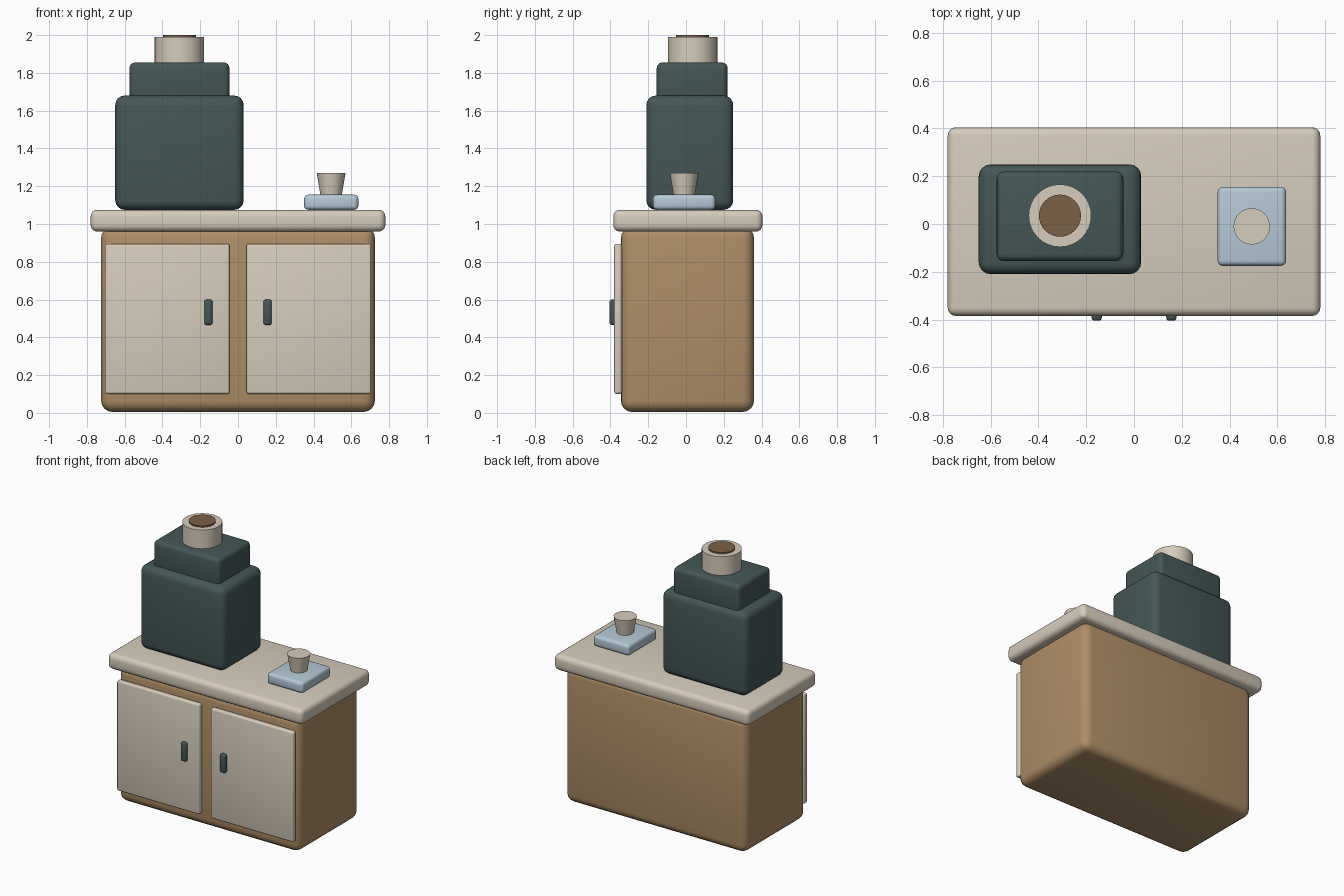
import bpy, math

if "Cube" in bpy.data.objects:
    bpy.data.objects.remove(bpy.data.objects["Cube"])


def material(name, rgb):
    # sRGB 0-255 to linear
    lin = [((c / 255 + 0.055) / 1.055) ** 2.4 for c in rgb]
    m = bpy.data.materials.new(name)
    m.diffuse_color = (*lin, 1)
    m.use_nodes = True
    m.node_tree.nodes["Principled BSDF"].inputs["Base Color"].default_value = m.diffuse_color
    return m


wood = material("wood", (174, 142, 103))
cream = material("cream", (214, 204, 187))
green = material("dark_green", (68, 87, 86))
blue = material("pale_blue", (181, 201, 215))
brown = material("coffee_brown", (122, 96, 71))


def finish(ob, name, mat):
    ob.name = name
    ob.data.materials.append(mat)
    bpy.ops.object.shade_smooth_by_angle(angle=math.radians(35))


def box(name, x, y, z, mat, bevel, segments=4):
    """Rounded box from its (min, max) range on each axis."""
    bpy.ops.mesh.primitive_cube_add(size=1, location=[sum(r) / 2 for r in (x, y, z)])
    ob = bpy.context.object
    ob.scale = [r[1] - r[0] for r in (x, y, z)]
    bpy.ops.object.transform_apply(location=False, rotation=False, scale=True)
    b = ob.modifiers.new("round", 'BEVEL')
    b.width, b.segments = bevel, segments
    bpy.ops.object.modifier_apply(modifier=b.name)
    finish(ob, name, mat)


def cone(name, x, y, z, r_bottom, r_top, mat, sides=32):
    bpy.ops.mesh.primitive_cone_add(vertices=sides, radius1=r_bottom, radius2=r_top,
                                    depth=z[1] - z[0], location=(x, y, sum(z) / 2))
    finish(bpy.context.object, name, mat)


# cabinet and worktop
box("cabinet", (-0.725, 0.725), (-0.345, 0.36), (0.005, 0.985), wood, 0.06)
box("worktop", (-0.78, 0.78), (-0.385, 0.405), (0.96, 1.075), cream, 0.035)

# doors and handles, mirrored left and right
for side, s in (("left", -1), ("right", 1)):
    box(side + "_door", sorted((s * 0.045, s * 0.705)), (-0.38, -0.34), (0.10, 0.895), cream, 0.012, 3)
    box(side + "_handle", sorted((s * 0.135, s * 0.178)), (-0.405, -0.37), (0.465, 0.60), green, 0.013, 3)

# grinder: body, shoulder, hopper and beans
box("grinder_body", (-0.65, 0.03), (-0.21, 0.25), (1.075, 1.68), green, 0.05)
box("grinder_shoulder", (-0.575, -0.045), (-0.155, 0.22), (1.64, 1.855), green, 0.03)
cone("hopper", -0.31, 0.035, (1.84, 1.99), 0.131, 0.131, cream)
cone("hopper_beans", -0.31, 0.035, (1.97, 2.0), 0.088, 0.088, brown)

# scale with a cup
box("scale", (0.35, 0.637), (-0.175, 0.155), (1.075, 1.155), blue, 0.022)
cone("cup", 0.493, -0.01, (1.15, 1.27), 0.056, 0.076, cream)
